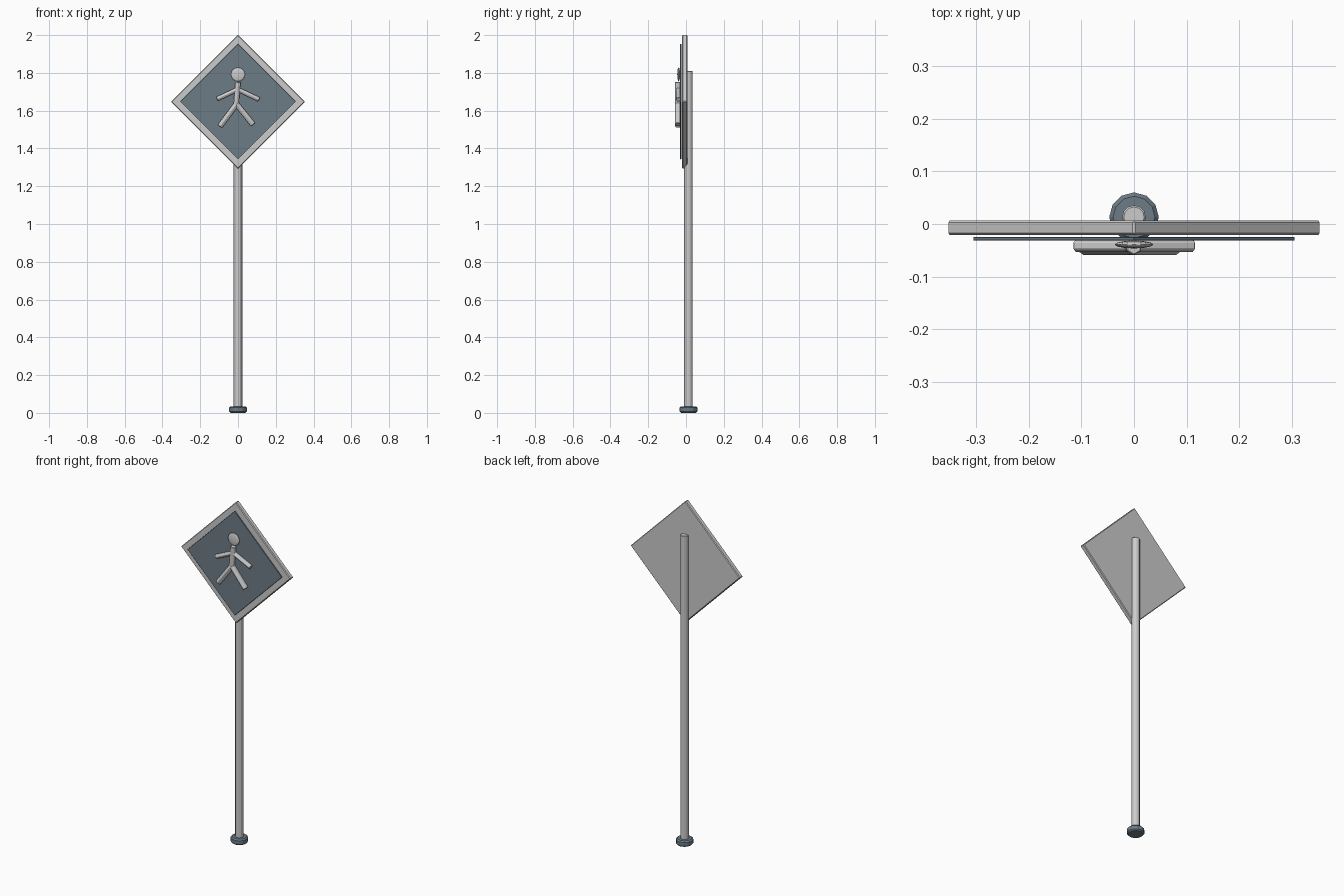
import bpy, math
from mathutils import Vector

if "Cube" in bpy.data.objects:
    bpy.data.objects.remove(bpy.data.objects["Cube"])

slate = bpy.data.materials.new("slate")
slate.diffuse_color = (0.15, 0.2, 0.24, 1)
slate.use_nodes = True
slate.node_tree.nodes["Principled BSDF"].inputs["Base Color"].default_value = slate.diffuse_color


def finish(name, bevel=0, mat=None):
    o = bpy.context.object
    o.name = name
    if bevel:
        b = o.modifiers.new("bevel", 'BEVEL')
        b.width = bevel
        b.segments = 1
    if mat:
        o.data.materials.append(mat)
    return o


def post(name, radius, z0, z1, bevel, mat=None):
    bpy.ops.mesh.primitive_cylinder_add(vertices=12, radius=radius, depth=z1 - z0,
                                        location=(0, 0.013, (z0 + z1) / 2))
    return finish(name, bevel, mat)


def diamond(name, half, y0, y1, bevel, mat=None):
    bpy.ops.mesh.primitive_cube_add(size=1, location=(0, (y0 + y1) / 2, 1.6475),
                                    rotation=(0, math.pi / 4, 0))
    side = half * math.sqrt(2) + bevel
    bpy.context.object.scale = (side, y1 - y0, side)
    bpy.ops.object.transform_apply(location=False, rotation=False, scale=True)
    return finish(name, bevel, mat)


def limb(name, a, b, radius, y):
    # six-sided rod between two (x, z) points on the sign face
    p, q = Vector((a[0], y, a[1])), Vector((b[0], y, b[1]))
    d = q - p
    bpy.ops.mesh.primitive_cylinder_add(vertices=6, radius=radius, depth=d.length,
                                        location=(p + q) / 2,
                                        rotation=(0, math.atan2(d.x, d.z), 0))
    return finish(name, 0.002)


# Foot and pole
post("base_foot", 0.047, 0, 0.035, 0.007, slate)
post("pole", 0.0225, 0.02, 1.81, 0.003)

# Sign plate and raised dark face
diamond("sign_plate", 0.3525, -0.021, 0.007, 0.004)
diamond("sign_face", 0.305, -0.031, -0.025, 0.001, slate)

# Walking figure
bpy.ops.mesh.primitive_uv_sphere_add(segments=12, ring_count=8, radius=0.037,
                                     location=(0, -0.039, 1.792))
bpy.context.object.scale = (1, 0.2, 1)
finish("figure_head")
limb("figure_torso", (0, 1.752), (-0.01, 1.63), 0.016, -0.043)
limb("figure_left_arm", (-0.004, 1.712), (-0.111, 1.662), 0.0135, -0.041)
limb("figure_right_arm", (0.0, 1.712), (0.112, 1.659), 0.0135, -0.041)
limb("figure_left_leg", (-0.008, 1.635), (-0.096, 1.517), 0.0165, -0.043)
limb("figure_right_leg", (-0.008, 1.635), (0.08, 1.526), 0.0165, -0.043)
